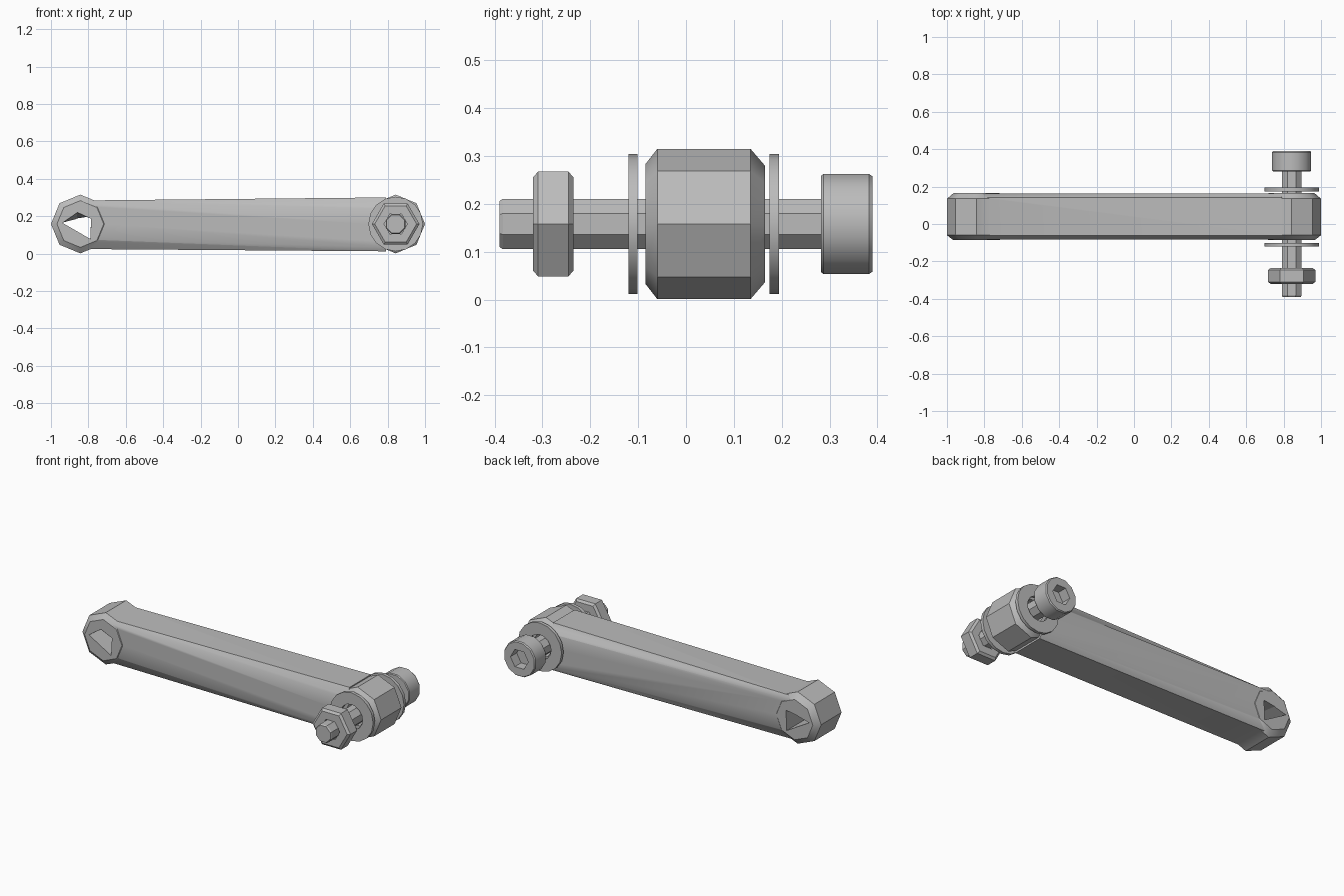
import bpy
import bmesh
from math import cos, sin, pi, radians

if "Cube" in bpy.data.objects:
    bpy.data.objects.remove(bpy.data.objects["Cube"], do_unlink=True)

steel = bpy.data.materials.new("grey steel")
steel.use_nodes = True
steel.diffuse_color = (0.5, 0.5, 0.5, 1)
steel.node_tree.nodes["Principled BSDF"].inputs["Base Color"].default_value = (0.5, 0.5, 0.5, 1)

END = 0.843      # distance of each eye from the middle
AXIS = 0.158     # height of the eye axes


def loft(name, rings, closed=False):
    """Bridge rings of points; cap both ends, or join last to first."""
    bm = bmesh.new()
    loops = [[bm.verts.new(p) for p in ring] for ring in rings]
    pairs = list(zip(loops, loops[1:]))
    if closed:
        pairs.append((loops[-1], loops[0]))
    else:
        bm.faces.new(loops[0])
        bm.faces.new(loops[-1])
    n = len(loops[0])
    for a, b in pairs:
        for i in range(n):
            j = (i + 1) % n
            bm.faces.new((a[i], a[j], b[j], b[i]))
    bmesh.ops.recalc_face_normals(bm, faces=bm.faces)
    mesh = bpy.data.meshes.new(name)
    bm.to_mesh(mesh)
    bm.free()
    mesh.materials.append(steel)
    obj = bpy.data.objects.new(name, mesh)
    bpy.context.collection.objects.link(obj)
    return obj


def turned(name, x, profile, sides, phase=0.0, closed=False):
    """Polygonal turned part about a y axis; profile is (y, radius)."""
    angles = [phase + 2 * pi * i / sides for i in range(sides)]
    return loft(name, [[(x + r * cos(a), y, AXIS + r * sin(a)) for a in angles]
                       for y, r in profile], closed)


def select(obj):
    bpy.ops.object.select_all(action='DESELECT')
    obj.select_set(True)
    bpy.context.view_layer.objects.active = obj


def combine(obj, other, operation):
    mod = obj.modifiers.new(operation.lower(), 'BOOLEAN')
    mod.operation = operation
    mod.solver = 'EXACT'
    mod.object = other
    select(obj)
    bpy.ops.object.modifier_apply(modifier=mod.name)
    bpy.data.objects.remove(other, do_unlink=True)


def beam_ring(x, bottom, low, high, top):
    """Rectangular section with shallow chamfers along its long edges."""
    front, back, inset = -0.082, 0.163, 0.02
    return [(x, front + inset, bottom), (x, back - inset, bottom),
            (x, back, low), (x, back, high),
            (x, back - inset, top), (x, front + inset, top),
            (x, front, high), (x, front, low)]


# Arm: tapering beam joined to an octagonal eye at each end
arm = loft("arm", [beam_ring(-0.81, 0.024, 0.075, 0.27, 0.284),
                   beam_ring(0.79, 0.012, 0.035, 0.24, 0.3)])
eye = [(-0.085, 0.125), (-0.06, 0.157), (0.135, 0.157), (0.165, 0.122)]
for x in (-END, END):
    combine(arm, turned("eye", x, eye, 8), 'UNION')

# Open hole in the right eye, four-cornered and twisting to a triangle behind
front_hole = [(-0.94, 0.165), (-0.86, 0.22), (-0.785, 0.185), (-0.79, 0.078)]
back_hole = [(-0.94, 0.165), (-0.86, 0.186), (-0.785, 0.198), (-0.79, 0.078)]
hole = loft("hole_cutter", [[(x, -0.1, z) for x, z in front_hole],
                            [(x, 0.18, z) for x, z in back_hole]])
combine(arm, hole, 'DIFFERENCE')

# Bolt hole in the left eye
combine(arm, turned("bolt_hole_cutter", END, [(-0.2, 0.07), (0.3, 0.07)], 6), 'DIFFERENCE')

# Bolt shaft
shaft = turned("bolt_shaft", END,
               [(-0.39, 0.052), (-0.383, 0.057), (0.3, 0.057)], 8, pi / 8)

# Bolt head with hexagonal socket
head = turned("bolt_head", END,
              [(0.282, 0.104), (0.287, 0.108), (0.383, 0.108), (0.39, 0.103)], 12, pi / 12)
combine(head, turned("socket_cutter", END, [(0.33, 0.06), (0.42, 0.06)], 6), 'DIFFERENCE')

# Nut
nut = turned("nut", END, [(-0.32, 0.062), (-0.32, 0.112), (-0.309, 0.127),
                          (-0.246, 0.127), (-0.235, 0.112), (-0.235, 0.062)], 6, closed=True)

# Washers either side of the arm
washers = []
for name, y in (("front_washer", -0.12), ("back_washer", 0.175)):
    ring = [(y, 0.075), (y, 0.146), (y + 0.019, 0.146), (y + 0.019, 0.075)]
    washers.append(turned(name, END, ring, 16, closed=True))

# Smooth the rounded parts, keep the facets crisp
for part in [arm, shaft, head, nut] + washers:
    select(part)
    bpy.ops.object.shade_smooth_by_angle(angle=radians(31))
